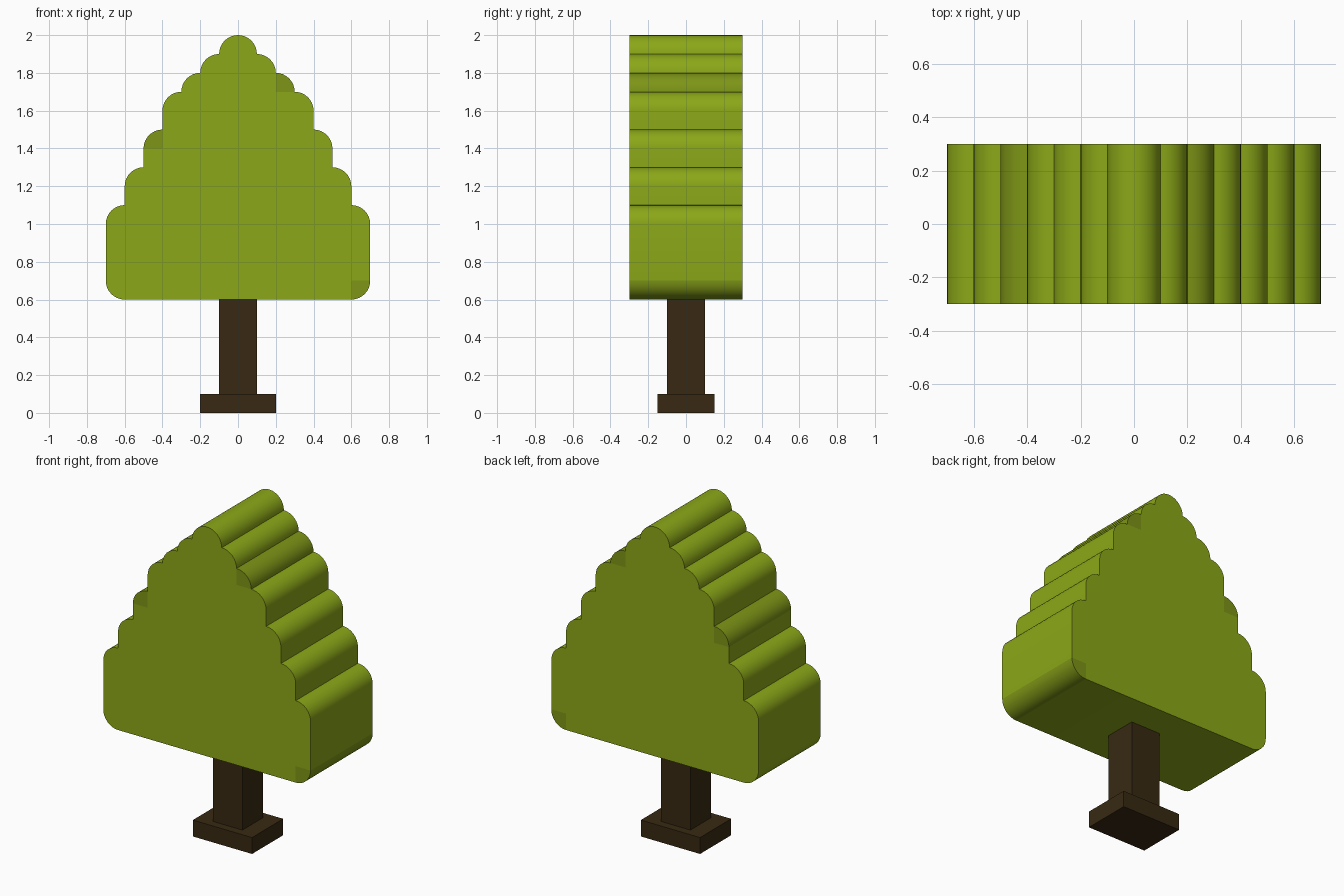
import bpy, bmesh, math

if "Cube" in bpy.data.objects:
    bpy.data.objects.remove(bpy.data.objects["Cube"])

R, DEPTH, SEG = 0.1, 0.3, 8


def material(name, rgb):
    m = bpy.data.materials.new(name)
    m.diffuse_color = (*rgb, 1)
    m.use_nodes = True
    m.node_tree.nodes["Principled BSDF"].inputs["Base Color"].default_value = m.diffuse_color
    return m


LEAF = material("leaf_green", (0.26, 0.39, 0.009))
SHADE = material("leaf_dark_green", (0.205, 0.30, 0.008))
BARK = material("bark_brown", (0.04, 0.022, 0.006))


def box(name, size, z0):
    sx, sy, sz = size
    bm = bmesh.new()
    bmesh.ops.create_cube(bm, size=1)
    for v in bm.verts:
        v.co = (v.co.x * sx, v.co.y * sy, (v.co.z + 0.5) * sz + z0)
    me = bpy.data.meshes.new(name)
    bm.to_mesh(me)
    bm.free()
    me.materials.append(BARK)
    bpy.context.collection.objects.link(bpy.data.objects.new(name, me))


# Trunk and foot
box("trunk_base", (0.4, 0.3, 0.1), 0)
box("trunk", (0.2, 0.2, 0.5), 0.1)

# Rounded corners of the crown: centre x, centre z, start angle (clockwise from the top)
right = [(0, 1.9, 90), (0.1, 1.8, 90), (0.2, 1.7, 90), (0.3, 1.6, 90), (0.4, 1.4, 90),
         (0.5, 1.2, 90), (0.6, 1.0, 90), (0.6, 0.7, 0)]
left = [(-x, z, 180 if a == 90 else 270) for x, z, a in reversed(right)]
dark = {(0.2, 1.7), (0.6, 0.7), (-0.4, 1.4)}

bm = bmesh.new()
cache = {}


def pair(x, z):
    key = (round(x, 4), round(z, 4))
    if key not in cache:
        cache[key] = [bm.verts.new((key[0], y, key[1])) for y in (-DEPTH, DEPTH)]
    return cache[key]


def add(path, item):
    if not path or path[-1] is not item:
        path.append(item)


def caps(path, mat):
    for side in (0, 1):
        bm.faces.new([p[side] for p in path]).material_index = mat


outline, body, dark_edges = [], [], set()
for cx, cz, a0 in right + left:
    arc = []
    for i in range(SEG + 1):
        a = math.radians(a0 - 90 * i / SEG)
        arc.append(pair(cx + R * math.cos(a), cz + R * math.sin(a)))
    for p in arc:
        add(outline, p)
    if (cx, cz) in dark:
        # Darker quarter-round piece, running through the whole depth
        centre = pair(cx, cz)
        caps(arc + [centre], 1)
        dark_edges |= {(id(p), id(q)) for p, q in zip(arc, arc[1:])}
        arc = [arc[0], centre, arc[-1]]
    for p in arc:
        add(body, p)
for path in (outline, body):
    if path[0] is path[-1]:
        path.pop()

# Front and back faces, then the outer skin
caps(body, 0)
for p, q in zip(outline, outline[1:] + outline[:1]):
    f = bm.faces.new((p[0], q[0], q[1], p[1]))
    f.material_index = int((id(p), id(q)) in dark_edges)
bmesh.ops.recalc_face_normals(bm, faces=bm.faces)

mesh = bpy.data.meshes.new("crown")
bm.to_mesh(mesh)
bm.free()
mesh.materials.append(LEAF)
mesh.materials.append(SHADE)
crown = bpy.data.objects.new("crown", mesh)
bpy.context.collection.objects.link(crown)
bpy.context.view_layer.objects.active = crown
crown.select_set(True)
bpy.ops.object.shade_smooth_by_angle(angle=math.radians(30))
